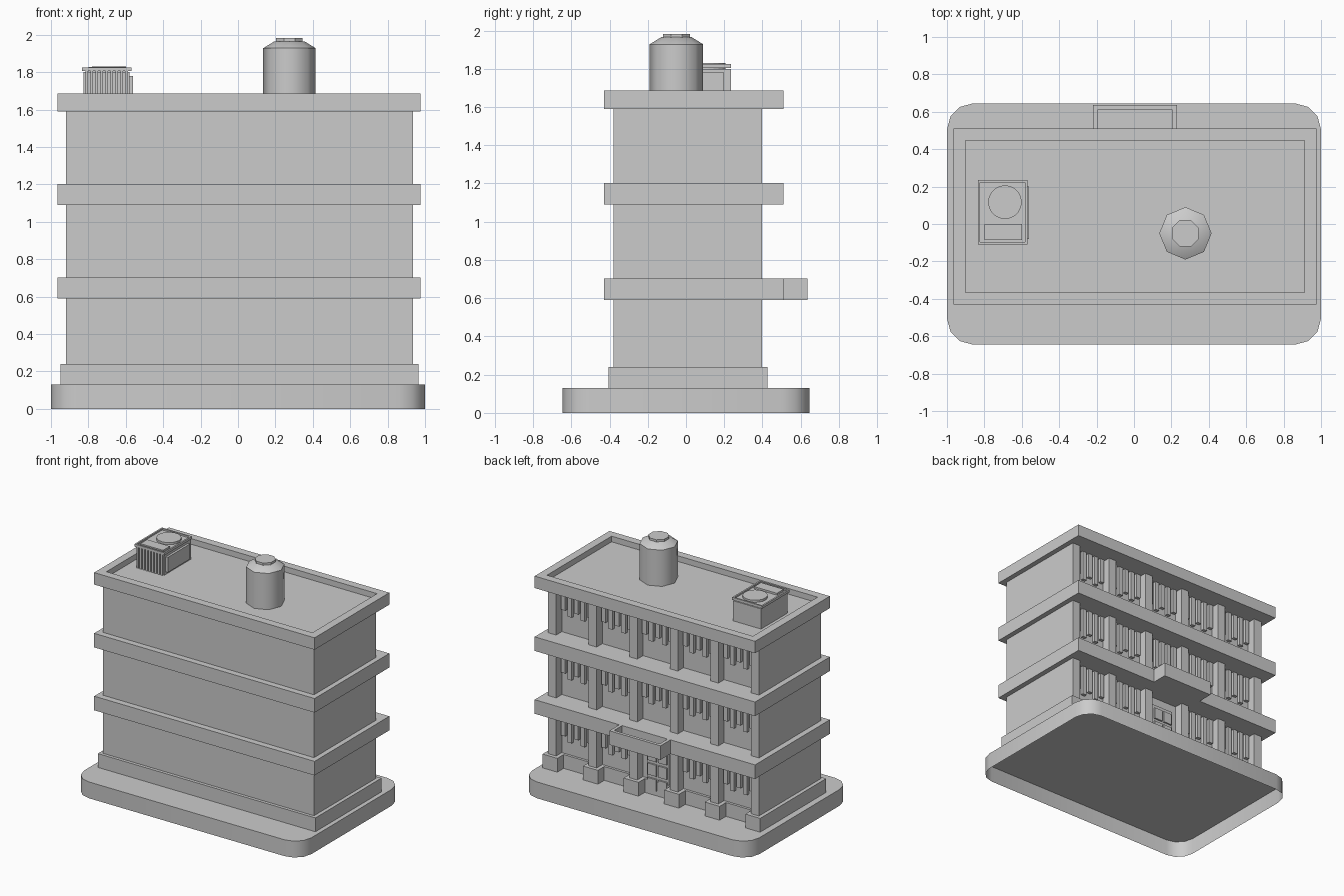
import bpy, bmesh, math

if "Cube" in bpy.data.objects:
    bpy.data.objects.remove(bpy.data.objects["Cube"])


def obj_from_bm(name, bm):
    bmesh.ops.recalc_face_normals(bm, faces=bm.faces)
    me = bpy.data.meshes.new(name)
    bm.to_mesh(me)
    bm.free()
    ob = bpy.data.objects.new(name, me)
    bpy.context.collection.objects.link(ob)
    return ob


def smooth(ob, angle=30):
    bpy.ops.object.select_all(action='DESELECT')
    ob.select_set(True)
    bpy.context.view_layer.objects.active = ob
    bpy.ops.object.shade_smooth_by_angle(angle=math.radians(angle))


def box(name, x0, x1, y0, y1, z0, z1):
    bm = bmesh.new()
    bmesh.ops.create_cube(bm, size=1)
    for v in bm.verts:
        v.co = ((x0 + x1) / 2 + v.co.x * (x1 - x0),
                (y0 + y1) / 2 + v.co.y * (y1 - y0),
                (z0 + z1) / 2 + v.co.z * (z1 - z0))
    return obj_from_bm(name, bm)


def tray(name, x0, x1, y0, y1, z0, z1, rim, depth):
    """Box whose top is inset by rim and sunk by depth."""
    ob = box(name, x0, x1, y0, y1, z0, z1)
    bm = bmesh.new()
    bm.from_mesh(ob.data)
    top = max(bm.faces, key=lambda f: f.calc_center_median().z)
    bmesh.ops.inset_region(bm, faces=[top], thickness=rim)
    ext = bmesh.ops.extrude_face_region(bm, geom=[top])
    bmesh.ops.translate(bm, vec=(0, 0, -depth),
                        verts=[g for g in ext['geom'] if isinstance(g, bmesh.types.BMVert)])
    if top.is_valid:
        bm.faces.remove(top)
    bm.to_mesh(ob.data)
    bm.free()
    return ob


def lathe(name, cx, cy, profile, sides, turn=0.0):
    bm = bmesh.new()
    rings = [[bm.verts.new((cx + r * math.cos(turn + 2 * math.pi * i / sides),
                            cy + r * math.sin(turn + 2 * math.pi * i / sides), z))
              for i in range(sides)] for r, z in profile]
    for a, b in zip(rings, rings[1:]):
        for i in range(sides):
            j = (i + 1) % sides
            bm.faces.new((a[i], a[j], b[j], b[i]))
    bm.faces.new(rings[0][::-1])
    bm.faces.new(rings[-1])
    return obj_from_bm(name, bm)


# Ground slab: rounded corners, open underneath
bm = bmesh.new()
R, outline = 0.14, []
for q, (sx, sy) in enumerate([(1, 1), (-1, 1), (-1, -1), (1, -1)]):
    for k in range(4):
        a = math.pi / 2 * (q + k / 3)
        outline.append((sx * (1 - R) + R * math.cos(a), sy * (0.645 - R) + R * math.sin(a)))
low = [bm.verts.new((x, y, 0)) for x, y in outline]
high = [bm.verts.new((x, y, 0.13)) for x, y in outline]
for i in range(len(low)):
    j = (i + 1) % len(low)
    bm.faces.new((low[i], low[j], high[j], high[i]))
bm.faces.new(high)
smooth(obj_from_bm("ground_slab", bm), 40)

# Main block and its plinth
WALL = 0.325
box("main_block", -0.92, 0.935, -0.38, WALL, 0.13, 1.62)
box("plinth", -0.95, 0.965, -0.405, WALL + 0.02, 0.13, 0.24)

# Floor bands and roof with parapet
for n, z in enumerate((0.59, 1.09)):
    box(f"floor_band_{n}", -0.965, 0.975, -0.43, 0.51, z, z + 0.112)
tray("roof_parapet", -0.965, 0.975, -0.43, 0.51, 1.59, 1.685, 0.09, 0.045)

# Columns with foot blocks along the back
W = 0.07
xs = [-0.885 + i * 0.357 for i in range(6)]
for i, x in enumerate(xs):
    box(f"column_{i}", x - W / 2, x + W / 2, WALL - 0.02, 0.397, 0.13, 1.6)
    box(f"column_foot_{i}", x - 0.065, x + 0.065, WALL - 0.02, 0.425, 0.13, 0.24)

# Louvre bars hanging in each bay, alternating in length
for f, top in enumerate((0.59, 1.09, 1.59)):
    for b in range(5):
        if f == 0 and b == 2:
            continue
        for k in range(5):
            x = xs[b] + W / 2 + (k + 0.5) * (0.357 - W) / 5
            drop = 0.24 if k % 2 else 0.2
            box(f"louvre_{f}_{b}_{k}", x - 0.018, x + 0.018, WALL - 0.01, WALL + 0.025,
                top - drop, top + 0.01)

# Entrance door with six panels
box("door", -0.09, 0.105, WALL - 0.01, WALL + 0.015, 0.13, 0.52)
for c in range(2):
    for r in range(3):
        x, z = -0.075 + c * 0.09, 0.17 + r * 0.115
        box(f"door_panel_{c}_{r}", x, x + 0.075, WALL, WALL + 0.028, z, z + 0.09)

# Entrance canopy: floor plus low rim
box("canopy_floor", -0.22, 0.23, 0.51, 0.635, 0.59, 0.635)
box("canopy_front_rim", -0.22, 0.23, 0.61, 0.635, 0.635, 0.702)
for n, x in (("left", -0.22), ("right", 0.205)):
    box(f"canopy_{n}_rim", x, x + 0.025, 0.51, 0.61, 0.635, 0.702)

# Water tank
smooth(lathe("water_tank", 0.275, -0.05,
             [(0.14, 1.64), (0.14, 1.928), (0.08, 1.965)], 8), 50)
lathe("tank_cap", 0.275, -0.05, [(0.077, 1.955), (0.077, 1.982)], 8, math.pi / 8)

# Rooftop cooling unit
box("cooler_body", -0.825, -0.58, -0.1, 0.235, 1.635, 1.8)
tray("cooler_top", -0.835, -0.57, -0.11, 0.235, 1.805, 1.825, 0.018, 0.012)
lathe("cooler_fan", -0.69, 0.117, [(0.09, 1.8), (0.09, 1.83)], 20)
box("cooler_vent_plate", -0.8, -0.6, -0.085, 0.0, 1.8, 1.828)
box("cooler_side_panel", -0.585, -0.562, -0.08, 0.2, 1.66, 1.78)
for k in range(9):
    x = -0.815 + k * 0.0265
    box(f"cooler_slat_{k}", x, x + 0.014, -0.11, -0.095, 1.64, 1.808)
